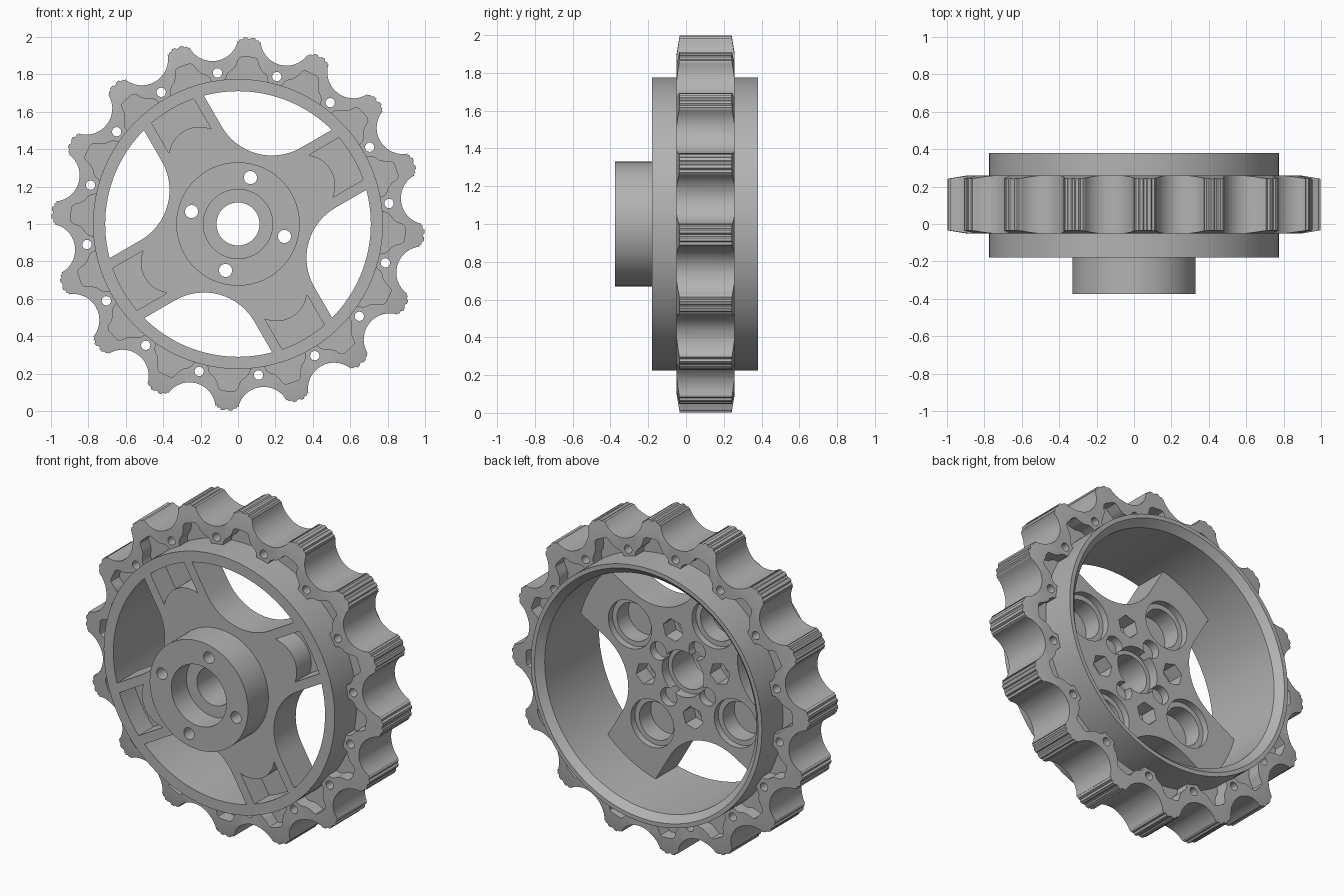
import bpy, bmesh
from math import sin, cos, pi, radians, sqrt

if "Cube" in bpy.data.objects:
    bpy.data.objects.remove(bpy.data.objects["Cube"], do_unlink=True)

TEETH = 16
TOOTH = radians(86.5)      # direction of one tooth
SPOKE = radians(30)        # direction of one spoke
FRONT, BACK = -0.18, 0.38  # rim faces
WEB = 0.03                 # rear face of the spokes

grey = bpy.data.materials.new("plain_grey")
grey.use_nodes = True
grey.diffuse_color = (0.45, 0.45, 0.45, 1)
grey.node_tree.nodes["Principled BSDF"].inputs["Base Color"].default_value = (0.45, 0.45, 0.45, 1)


def polar(angle, along, across=0.0):
    """Point at a distance along and across a direction, in the wheel plane."""
    return (along * cos(angle) - across * sin(angle),
            along * sin(angle) + across * cos(angle))


def circle(radius, n=48, centre=(0, 0), turn=0.0):
    return [(centre[0] + radius * cos(turn + 2 * pi * i / n),
             centre[1] + radius * sin(turn + 2 * pi * i / n)) for i in range(n)]


def make(name, bm):
    bmesh.ops.recalc_face_normals(bm, faces=bm.faces)
    mesh = bpy.data.meshes.new(name)
    bm.to_mesh(mesh)
    bm.free()
    mesh.materials.append(grey)
    obj = bpy.data.objects.new(name, mesh)
    bpy.context.collection.objects.link(obj)
    return obj


def prisms(name, shapes):
    """One object from several (outline, y0, y1) extrusions along y."""
    bm = bmesh.new()
    for outline, y0, y1 in shapes:
        face = bm.faces.new([bm.verts.new((x, y0, 1 + z)) for x, z in outline])
        out = bmesh.ops.extrude_face_region(bm, geom=[face], use_keep_orig=True)
        moved = [v for v in out["geom"] if isinstance(v, bmesh.types.BMVert)]
        bmesh.ops.translate(bm, verts=moved, vec=(0, y1 - y0, 0))
    return make(name, bm)


def lathe(name, profile, n=128):
    """Closed (radius, y) profile turned about the wheel axle."""
    bm = bmesh.new()
    rings = [[bm.verts.new((r * cos(2 * pi * i / n), y, 1 + r * sin(2 * pi * i / n)))
              for r, y in profile] for i in range(n)]
    for i in range(n):
        a, b = rings[i], rings[(i + 1) % n]
        for j in range(len(profile)):
            k = (j + 1) % len(profile)
            bm.faces.new((a[j], a[k], b[k], b[j]))
    return make(name, bm)


def combine(obj, other, operation):
    mod = obj.modifiers.new("combine", 'BOOLEAN')
    mod.operation, mod.object, mod.solver = operation, other, 'EXACT'
    bpy.context.view_layer.objects.active = obj
    bpy.ops.object.modifier_apply(modifier=mod.name)
    bpy.data.objects.remove(other, do_unlink=True)


def cut(obj, shapes):
    combine(obj, prisms("cutter", shapes), 'DIFFERENCE')


def smooth(obj):
    bpy.ops.object.select_all(action='DESELECT')
    obj.select_set(True)
    bpy.context.view_layer.objects.active = obj
    bpy.ops.object.shade_smooth_by_angle(angle=radians(28))


# Rim: deep hoop with a bevelled rear lip
rim = lathe("rim", [(0.71, FRONT), (0.775, FRONT), (0.775, BACK), (0.75, BACK), (0.71, 0.34)])

# Toothed ring: ridged tips between round valleys
step = 2 * pi / TEETH
tip = [(0.974, -0.057), (0.986, -0.05), (0.986, -0.036), (0.998, -0.03), (0.998, -0.012), (0.992, -0.006)]
tip += [(r, -t) for r, t in reversed(tip)]
outline = []
for k in range(TEETH):
    a = TOOTH + k * step
    outline += [polar(a, r, t) for r, t in tip]
    mid = a + step / 2
    for i in range(15):
        s = radians(-70 + 10 * i)
        outline.append(polar(mid, 1.02 - 0.14 * cos(s), 0.14 * sin(s)))
ring = prisms("toothed_ring", [(outline, -0.2, 0.4)])
blank = lathe("blank", [(0.74, -0.05), (0.9, -0.05), (1.02, -0.03), (1.02, 0.238), (0.9, 0.258), (0.74, 0.258)])
combine(ring, blank, 'INTERSECT')

# Bell-shaped pockets on both faces of each tooth, and pin holes in the valleys
bell = [(0.76, -0.115), (0.793, -0.108), (0.81, -0.095), (0.825, -0.075), (0.85, -0.06),
        (0.875, -0.052), (0.888, -0.044), (0.894, -0.03)]
bell += [(r, -t) for r, t in reversed(bell)]
holes = []
for k in range(TEETH):
    a = TOOTH + k * step
    pocket = [polar(a, r, t) for r, t in bell]
    holes += [(pocket, -0.1, 0.03), (pocket, 0.178, 0.3),
              (circle(0.025, 16, polar(a + step / 2, 0.815)), -0.1, 0.3)]
cut(ring, holes)

# Four-armed spider with round fillets between arms, and the front hub
HALF, FILLET = 0.185, 0.31
outline = []
spokes = [SPOKE + k * pi / 2 for k in range(4)]
for a in spokes:
    end = sqrt(0.74 ** 2 - HALF ** 2)
    outline += [polar(a, end, -HALF), polar(a, 0.74), polar(a, end, HALF)]
    c = HALF + FILLET
    for i in range(17):
        s = radians(-90 - 90 * i / 16)
        outline.append(polar(a, c + FILLET * cos(s + 0.0), c + FILLET * sin(s)))
spider = prisms("spoke_spider", [(outline, FRONT, WEB)])
combine(spider, prisms("hub", [(circle(0.33, 96), -0.375, -0.1)]), 'UNION')

# Axle bore, front and rear counterbores
cut(spider, [(circle(0.115), -0.5, 0.2)])
cut(spider, [(circle(0.185, 64), -0.5, -0.23), (circle(0.14), -0.03, 0.2)])

# Bolt holes with rear hexagonal nut traps
bolts = [a + pi / 4 for a in spokes]
cut(spider, [(circle(0.035, 24, polar(a, 0.257)), -0.5, 0.2) for a in bolts])
cut(spider, [(circle(0.068, 6, polar(a, 0.257), a), -0.07, 0.2) for a in bolts])

# Front arm pockets that curve around the rear sockets
pockets = []
for a in spokes:
    pts = [polar(a, 0.71, 0.13), polar(a, 0.71, -0.13)]
    for i in range(13):
        t = -0.13 + 0.26 * i / 12
        pts.append(polar(a, 0.41 + sqrt(0.165 ** 2 - t ** 2), t))
    pockets.append((pts, -0.3, -0.04))
cut(spider, pockets)

# Rear stepped sockets on the arms and small round reliefs by the axle
cut(spider, [(circle(0.145, 40, polar(a, 0.41)), -0.01, 0.2) for a in spokes])
cut(spider, [(circle(0.115, 40, polar(a, 0.41)), -0.12, 0.2) for a in spokes])
cut(spider, [(circle(0.055, 24, polar(a, 0.19)), -0.02, 0.2) for a in spokes])

for part in (rim, ring, spider):
    smooth(part)
